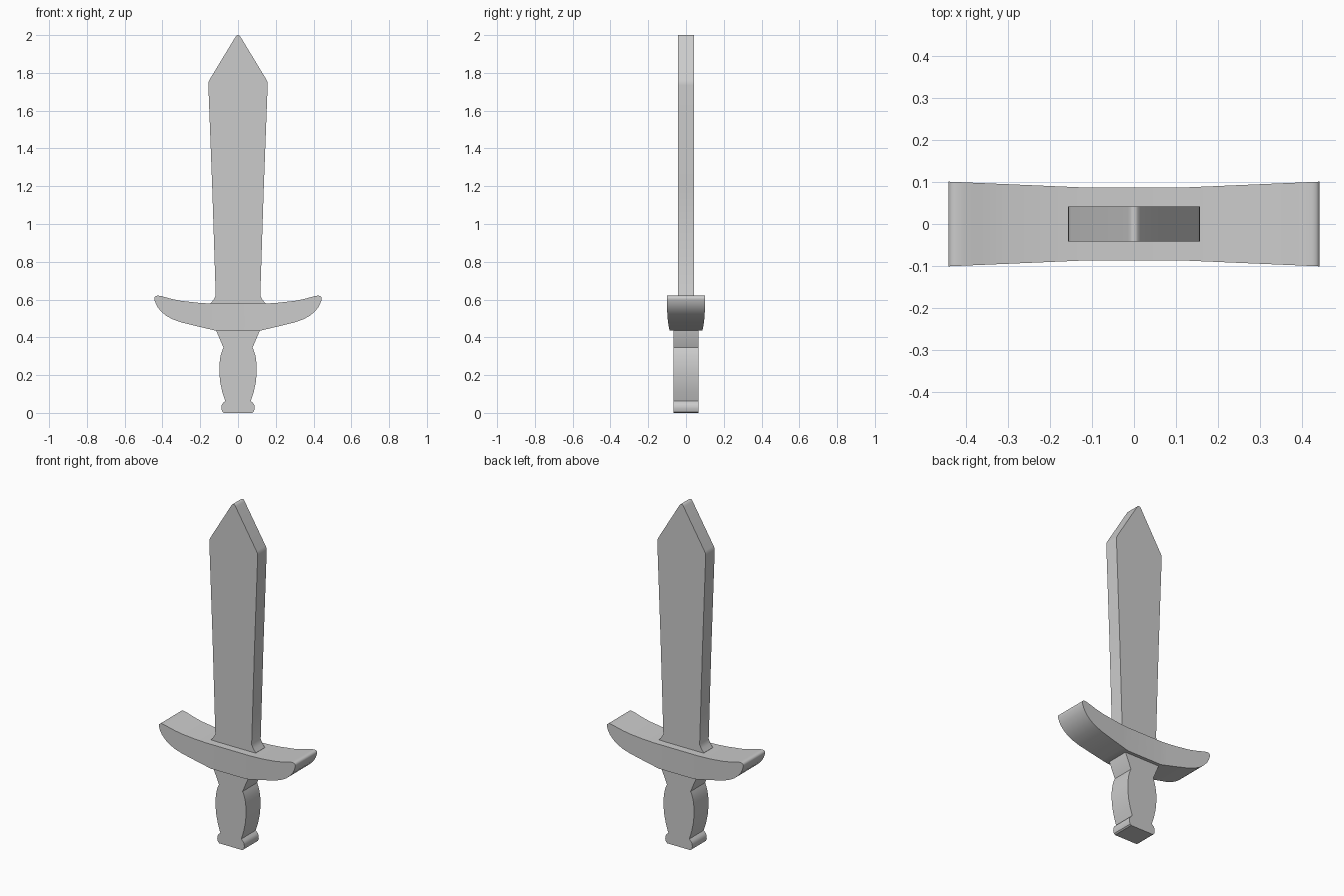
import bpy
import bmesh
from math import radians

cube = bpy.data.objects.get("Cube")
if cube:
    bpy.data.objects.remove(cube, do_unlink=True)

grey = bpy.data.materials.new("plain grey")
grey.use_nodes = True
colour = (0.6, 0.6, 0.6, 1)
grey.diffuse_color = colour
grey.node_tree.nodes["Principled BSDF"].inputs["Base Color"].default_value = colour


def finish(name, bm):
    bmesh.ops.recalc_face_normals(bm, faces=bm.faces)
    mesh = bpy.data.meshes.new(name)
    bm.to_mesh(mesh)
    bm.free()
    mesh.materials.append(grey)
    obj = bpy.data.objects.new(name, mesh)
    bpy.context.collection.objects.link(obj)
    bpy.ops.object.select_all(action="DESELECT")
    obj.select_set(True)
    bpy.context.view_layer.objects.active = obj
    bpy.ops.object.shade_smooth_by_angle(angle=radians(35))
    return obj


def slab(name, half, depth):
    """Extrude a symmetric outline, given as its right half from bottom to top."""
    outline = half + [(-x, z) for x, z in reversed(half)]
    bm = bmesh.new()
    face = bm.faces.new([bm.verts.new((x, -depth, z)) for x, z in outline])
    out = bmesh.ops.extrude_face_region(bm, geom=[face])
    verts = [v for v in out["geom"] if isinstance(v, bmesh.types.BMVert)]
    bmesh.ops.translate(bm, verts=verts, vec=(0, 2 * depth, 0))
    return finish(name, bm)


# Blade with a flared foot and a slightly blunted point
slab("blade", [(0.145, 0.56), (0.145, 0.58), (0.129, 0.6), (0.118, 0.622),
               (0.136, 1.18), (0.157, 1.735), (0.156, 1.752), (0.15, 1.765),
               (0.015, 1.988), (0.009, 1.997), (0.004, 2.0)], 0.042)

# Grip with a swollen middle and a small pommel
slab("grip", [(0.075, 0), (0.083, 0.006), (0.088, 0.022), (0.087, 0.04),
              (0.08, 0.052), (0.068, 0.063), (0.083, 0.11), (0.094, 0.16),
              (0.099, 0.21), (0.099, 0.255), (0.093, 0.3), (0.084, 0.33),
              (0.077, 0.345), (0.116, 0.437), (0.116, 0.45)], 0.067)

# Crossguard: cross sections as x, top, bottom; it deepens toward the ends
sections = [(0.115, 0.578, 0.435), (0.15, 0.579, 0.443), (0.21, 0.583, 0.457),
            (0.3, 0.593, 0.479), (0.345, 0.602, 0.495), (0.38, 0.611, 0.514),
            (0.405, 0.618, 0.535), (0.425, 0.621, 0.558), (0.435, 0.619, 0.578),
            (0.441, 0.614, 0.594), (0.443, 0.607, 0.603)]
sections = [(-x, t, b) for x, t, b in reversed(sections)] + sections
bm = bmesh.new()
rings = []
for x, top, bottom in sections:
    d = 0.087 + 0.014 * max(0, abs(x) - 0.115) / 0.328
    rings.append([bm.verts.new((x, y, z)) for y, z in
                  ((-d, bottom), (d, bottom), (d, top), (-d, top))])
for a, b in zip(rings, rings[1:]):
    for i in range(4):
        j = (i + 1) % 4
        bm.faces.new((a[i], a[j], b[j], b[i]))
bm.faces.new(rings[0])
bm.faces.new(rings[-1])
finish("crossguard", bm)
